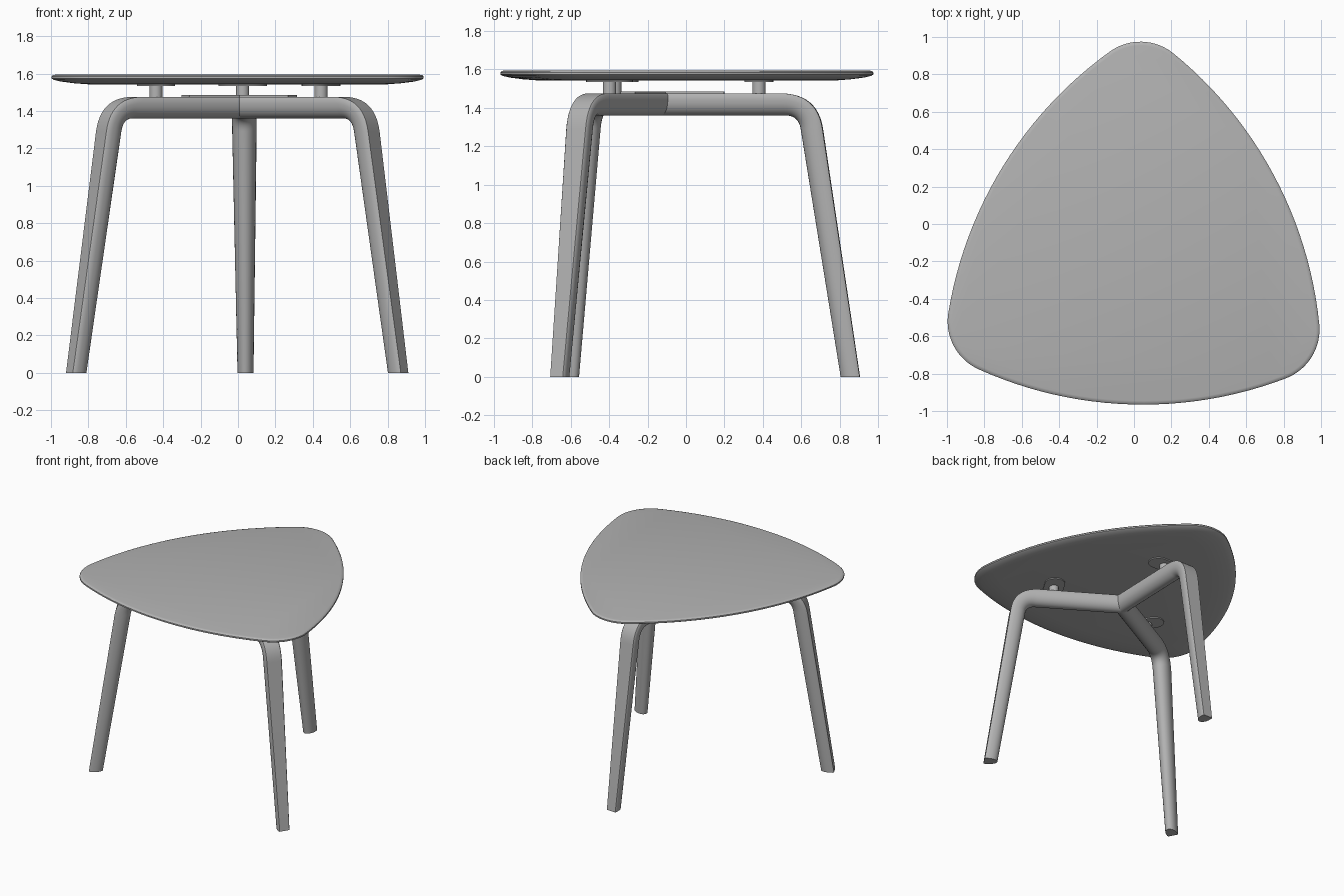
import bpy
import bmesh
from math import sin, cos, pi, atan2, radians
from mathutils import Vector

cube = bpy.data.objects.get("Cube")
if cube:
    bpy.data.objects.remove(cube)

grey = bpy.data.materials.new("plain grey")
grey.use_nodes = True
colour = (0.45, 0.45, 0.45, 1)
grey.diffuse_color = colour
grey.node_tree.nodes["Principled BSDF"].inputs["Base Color"].default_value = colour

HUB = Vector((0.01, -0.13, 0))
AXES = [radians(88.3 + 120 * k) for k in range(3)]


def direction(a):
    return Vector((cos(a), sin(a), 0))


def loft(name, rings, angle=35):
    """Skin closed rings of points and cap both ends."""
    bm = bmesh.new()
    loops = [[bm.verts.new(p) for p in ring] for ring in rings]
    n = len(loops[0])
    for a, b in zip(loops, loops[1:]):
        for i in range(n):
            j = (i + 1) % n
            bm.faces.new((a[i], a[j], b[j], b[i]))
    bm.faces.new(loops[0])
    bm.faces.new(loops[-1])
    bmesh.ops.recalc_face_normals(bm, faces=bm.faces)
    mesh = bpy.data.meshes.new(name)
    bm.to_mesh(mesh)
    bm.free()
    mesh.materials.append(grey)
    obj = bpy.data.objects.new(name, mesh)
    bpy.context.collection.objects.link(obj)
    bpy.ops.object.select_all(action='DESELECT')
    obj.select_set(True)
    bpy.context.view_layer.objects.active = obj
    bpy.ops.object.shade_smooth_by_angle(angle=radians(angle))
    return obj


def prism(name, centre, outline, axis, z0, z1):
    """Extrude an outline given in (radial, sideways) coordinates."""
    out, side = direction(axis), direction(axis + pi / 2)
    loft(name, [[centre + out * u + side * v + Vector((0, 0, z)) for u, v in outline]
                for z in (z0, z1)])


# Tabletop: rounded triangle of tangent arcs, with a thin tapered rim
CORNER_R, CORNER_D, EDGE = 0.28, 0.825, 0.835
gap = EDGE - CORNER_R
EDGE_C = (CORNER_D ** 2 - gap ** 2) / (2 * gap - CORNER_D)
PHI = atan2(CORNER_D * sin(pi / 3), EDGE_C + CORNER_D / 2)


def top_outline(inset, z):
    points = []
    for a in AXES:
        mid = a + pi / 3
        arcs = [(HUB + direction(a) * CORNER_D, CORNER_R, a, pi / 3 - PHI, 16),
                (HUB - direction(mid) * EDGE_C, EDGE + EDGE_C, mid, PHI, 24)]
        for centre, radius, middle, half, steps in arcs:
            for i in range(steps):
                t = middle + half * (2 * i / steps - 1)
                points.append(centre + direction(t) * (radius - inset) + Vector((0, 0, z)))
    return points


RIM = [(0.02, 1.594), (0.006, 1.591), (0, 1.584), (0, 1.573), (0.012, 1.566),
       (0.05, 1.557), (0.12, 1.548), (0.2, 1.542)]
loft("tabletop", [top_outline(i, z) for i, z in RIM], 40)


# Legs: D-shaped section swept from the hub, around the bend, down to the foot
def bezier(a, b, c, t):
    return Vector(a) * (1 - t) ** 2 + Vector(b) * 2 * t * (1 - t) + Vector(c) * t * t


BEND = 12
stations = [(Vector((0, 1.475)), Vector((0, 1.36)), 0.065)]
for i in range(BEND + 1):
    t = i / BEND
    stations.append((bezier((0.62, 1.475), (0.814, 1.475), (0.842, 1.29), t),
                     bezier((0.65, 1.36), (0.715, 1.36), (0.727, 1.29), t), 0.065))
stations.append((Vector((1.035, 0)), Vector((0.935, 0)), 0.0425))

SECTION = [(-0.9, 0), (-1, 0.08)]
SECTION += [(-cos(pi * i / 14), 0.3 + 0.7 * sin(pi * i / 14)) for i in range(15)]
SECTION += [(1, 0.08), (0.9, 0)]

NAMES = ["back", "right_front", "left_front"]
for label, a in zip(NAMES, AXES):
    out, side = direction(a), direction(a + pi / 2)
    rings = []
    for outer, inner, width in stations:
        ring = []
        for u, v in SECTION:
            r, z = outer.lerp(inner, v)
            ring.append(HUB + out * r + side * u * width + Vector((0, 0, z)))
        rings.append(ring)
    loft(label + "_leg", rings, 40)

    # Spacer, mounting plate and hub brace on each arm
    mount = HUB + out * 0.51
    circle = [(0.035 * cos(pi * i / 12), 0.035 * sin(pi * i / 12)) for i in range(24)]
    prism(label + "_spacer", mount, circle, a, 1.468, 1.538)
    plate = []
    for sign in (1, -1):
        for i in range(13):
            t = pi * i / 12
            plate.append((sign * 0.075 * cos(t), sign * (0.055 + 0.075 * sin(t))))
    prism(label + "_mounting_plate", mount, plate, a, 1.534, 1.545)
    brace = [(0, -0.045), (0.33, -0.045), (0.33, 0.045), (0, 0.045)]
    prism(label + "_hub_brace", HUB, brace, a, 1.47, 1.486)
